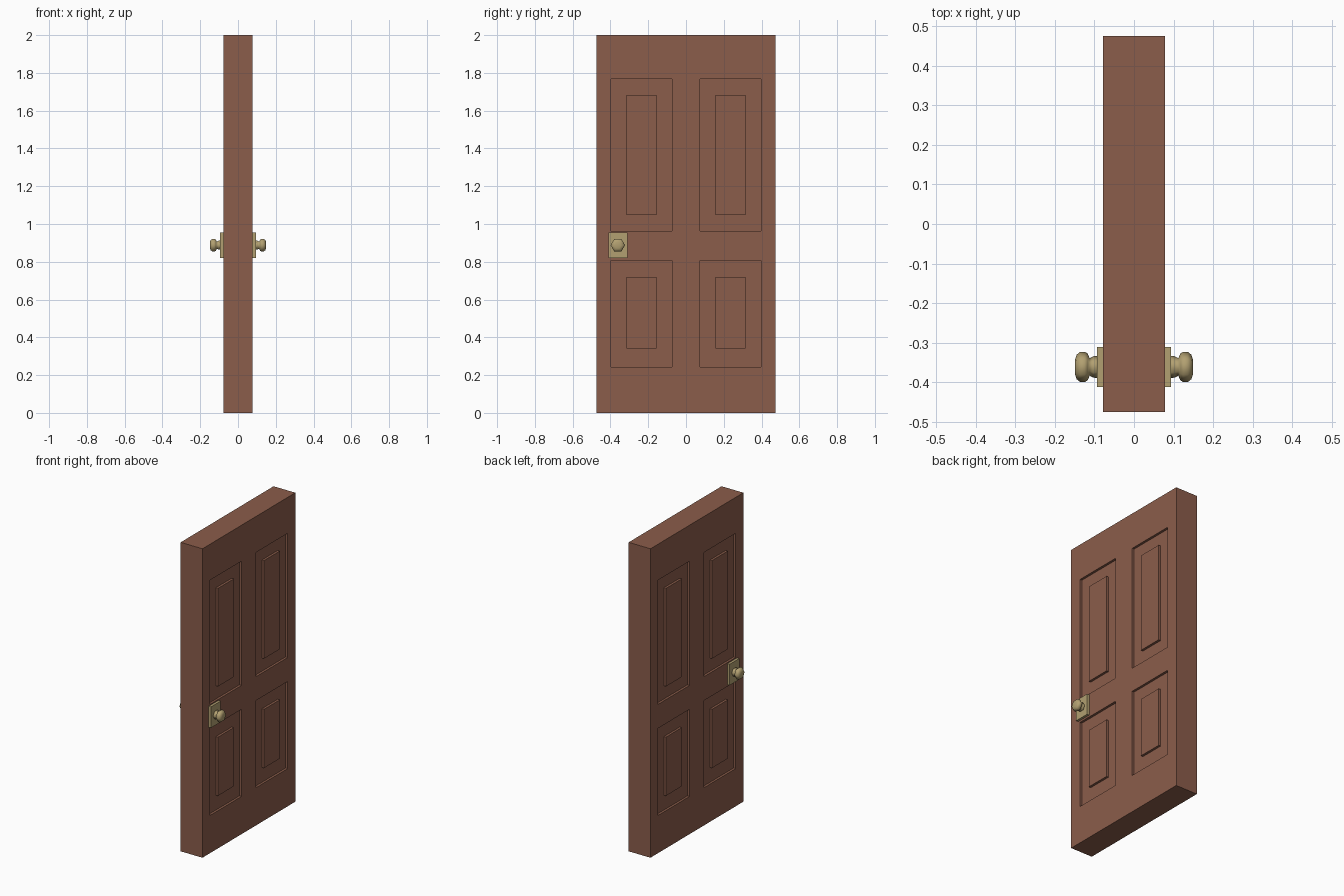
import bpy, bmesh, math
from mathutils import Matrix

if "Cube" in bpy.data.objects:
    bpy.data.objects.remove(bpy.data.objects["Cube"])

def material(name, rgb):
    m = bpy.data.materials.new(name)
    m.diffuse_color = (*rgb, 1)
    m.use_nodes = True
    m.node_tree.nodes["Principled BSDF"].inputs["Base Color"].default_value = m.diffuse_color
    return m

wood = material("brown_wood", (0.258, 0.109, 0.070))
brass = material("brass", (0.445, 0.352, 0.165))

def finish(bm, name, mat):
    bmesh.ops.remove_doubles(bm, verts=bm.verts, dist=1e-5)
    bmesh.ops.recalc_face_normals(bm, faces=bm.faces)
    me = bpy.data.meshes.new(name)
    bm.to_mesh(me)
    bm.free()
    me.materials.append(mat)
    ob = bpy.data.objects.new(name, me)
    bpy.context.collection.objects.link(ob)
    return ob

T, DEPTH = 0.078, 0.015
YS = [-0.475, -0.396, -0.075, 0.075, 0.396, 0.475]
ZS = [0, 0.244, 0.808, 0.963, 1.767, 2]
INNER_Z = {1: (0.34, 0.72), 3: (1.048, 1.683)}

# Door slab: two gridded faces with sunken frames and raised middle panels
bm = bmesh.new()

def quad(pts):
    return bm.faces.new([bm.verts.new(p) for p in pts])

def rect(x, y0, y1, z0, z1):
    return [(x, y0, z0), (x, y1, z0), (x, y1, z1), (x, y0, z1)]

def bridge(a, b):
    for i in range(4):
        j = (i + 1) % 4
        quad([a[i], a[j], b[j], b[i]])

for s in (-1, 1):
    for i in range(5):
        for j in range(5):
            cell = rect(s * T, YS[i], YS[i + 1], ZS[j], ZS[j + 1])
            if i in (1, 3) and j in (1, 3):
                y0, y1 = YS[i] + 0.08, YS[i + 1] - 0.08
                low = rect(s * (T - DEPTH), YS[i], YS[i + 1], ZS[j], ZS[j + 1])
                mid = rect(s * (T - DEPTH), y0, y1, *INNER_Z[j])
                top = rect(s * T, y0, y1, *INNER_Z[j])
                bridge(cell, low)
                bridge(low, mid)
                bridge(mid, top)
                quad(top)
            else:
                quad(cell)
# slab edges, split to match the grid
for k in range(5):
    for z in (0, 2):
        quad([(-T, YS[k], z), (T, YS[k], z), (T, YS[k + 1], z), (-T, YS[k + 1], z)])
    for y in (YS[0], YS[-1]):
        quad([(-T, y, ZS[k]), (T, y, ZS[k]), (T, y, ZS[k + 1]), (-T, y, ZS[k + 1])])
finish(bm, "door_slab", wood)

# Handle hardware on both faces
KY, KZ = -0.361, 0.888
PROFILE = [(0.09, 0.028), (0.103, 0.027), (0.112, 0.022), (0.117, 0.034), (0.124, 0.038),
           (0.136, 0.038), (0.145, 0.031), (0.149, 0.018)]
for s, side in ((-1, "left"), (1, "right")):
    bm = bmesh.new()
    bmesh.ops.create_cube(bm, size=1, matrix=Matrix.Translation((s * 0.084, KY, KZ))
                          @ Matrix.Diagonal((0.02, 0.1, 0.136, 1)))
    finish(bm, "handle_plate_" + side, brass)

    # six-sided turned knob
    bm = bmesh.new()
    rings = [[bm.verts.new((s * x, KY + r * math.cos(a * math.pi / 3),
                            KZ + r * math.sin(a * math.pi / 3))) for a in range(6)]
             for x, r in PROFILE]
    for a, b in zip(rings, rings[1:]):
        for i in range(6):
            bm.faces.new([a[i], a[(i + 1) % 6], b[(i + 1) % 6], b[i]])
    bm.faces.new(rings[-1])
    bm.faces.new(rings[0])
    knob = finish(bm, "door_knob_" + side, brass)
    for p in knob.data.polygons:
        p.use_smooth = True
